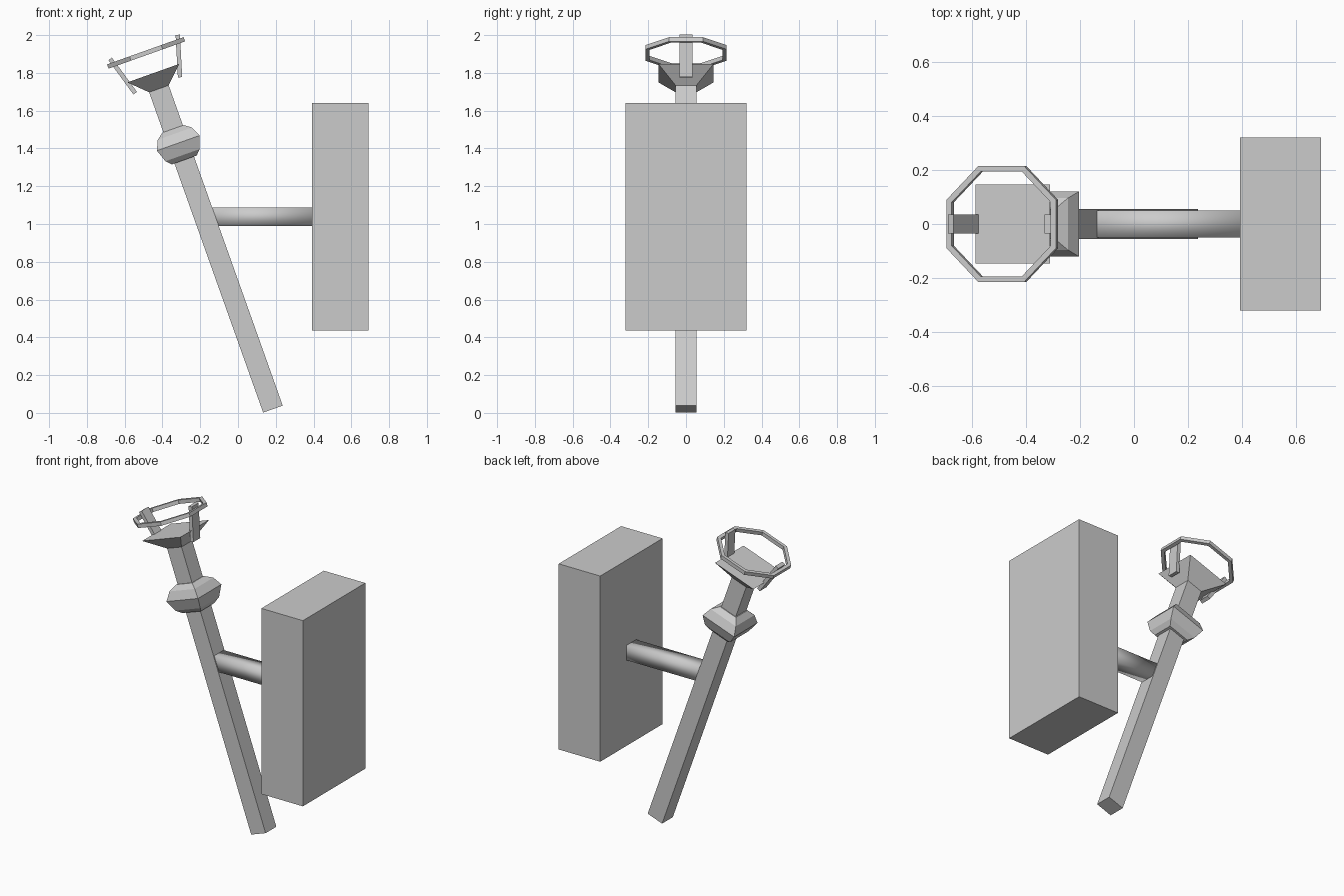
import bpy, bmesh, math
from mathutils import Matrix, Vector

if "Cube" in bpy.data.objects:
    bpy.data.objects.remove(bpy.data.objects["Cube"])

# Local frame of the leaning torch: z runs up the shaft from its foot
TILT = Matrix.Translation((0.185, 0, 0.02)) @ Matrix.Rotation(math.radians(-19.6), 4, 'Y')


def make(name, bm, matrix=None, smooth=False):
    bmesh.ops.recalc_face_normals(bm, faces=bm.faces)
    if matrix:
        bm.transform(matrix)
    me = bpy.data.meshes.new(name)
    bm.to_mesh(me)
    bm.free()
    for p in me.polygons:
        p.use_smooth = smooth
    ob = bpy.data.objects.new(name, me)
    bpy.context.collection.objects.link(ob)
    return ob


def square_loft(name, rings):
    """Stack of square rings (height, half width), capped at both ends."""
    bm = bmesh.new()
    loops = [[bm.verts.new((sx * h, sy * h, z)) for sx, sy in ((-1, -1), (1, -1), (1, 1), (-1, 1))]
             for z, h in rings]
    for a, b in zip(loops, loops[1:]):
        for i in range(4):
            j = (i + 1) % 4
            bm.faces.new((a[i], a[j], b[j], b[i]))
    bm.faces.new(loops[0][::-1])
    bm.faces.new(loops[-1])
    return make(name, bm, TILT)


def box(name, lo, hi, smooth=False):
    bm = bmesh.new()
    lo, hi = Vector(lo), Vector(hi)
    bmesh.ops.create_cube(bm, size=1, matrix=Matrix.Translation((lo + hi) / 2)
                          @ Matrix.Diagonal((*(hi - lo), 1)))
    return make(name, bm, smooth=smooth)


# Shaft, collar and flared cup
square_loft("shaft", [(0, 0.055), (1.81, 0.055)])
square_loft("collar", [(1.40, 0.07), (1.427, 0.096), (1.495, 0.12), (1.548, 0.096), (1.575, 0.06)])
square_loft("cup", [(1.80, 0.055), (1.888, 0.146)])

# Octagonal ring above the cup
bm = bmesh.new()
section = ((0.215, 1.990), (0.215, 2.014), (0.194, 2.014), (0.194, 1.990))
rows = []
for k in range(8):
    a = math.radians(22.5 + 45 * k)
    c = 1 / math.cos(math.radians(22.5))
    rows.append([bm.verts.new((r * c * math.cos(a), r * c * math.sin(a), z)) for r, z in section])
for k in range(8):
    a, b = rows[k], rows[(k + 1) % 8]
    for i in range(4):
        j = (i + 1) % 4
        bm.faces.new((a[i], b[i], b[j], a[j]))
make("ring", bm, TILT)

# Two slanted prongs holding the ring
for side, label in ((-1, "outer"), (1, "inner")):
    p, q = Vector((side * 0.126, 0, 1.82)), Vector((side * 0.190, 0, 2.036))
    d = q - p
    bm = bmesh.new()
    bmesh.ops.create_cube(bm, size=1, matrix=Matrix.Translation((p + q) / 2)
                          @ Matrix.Rotation(math.atan2(d.x, d.z), 4, 'Y')
                          @ Matrix.Diagonal((0.023, 0.07, d.length, 1)))
    make(label + "_prong", bm, TILT)

# Support arm and wall block
box("support_arm", (-0.17, -0.049, 0.99), (0.40, 0.049, 1.087), smooth=True)
box("wall_block", (0.392, -0.32, 0.435), (0.69, 0.32, 1.64))
